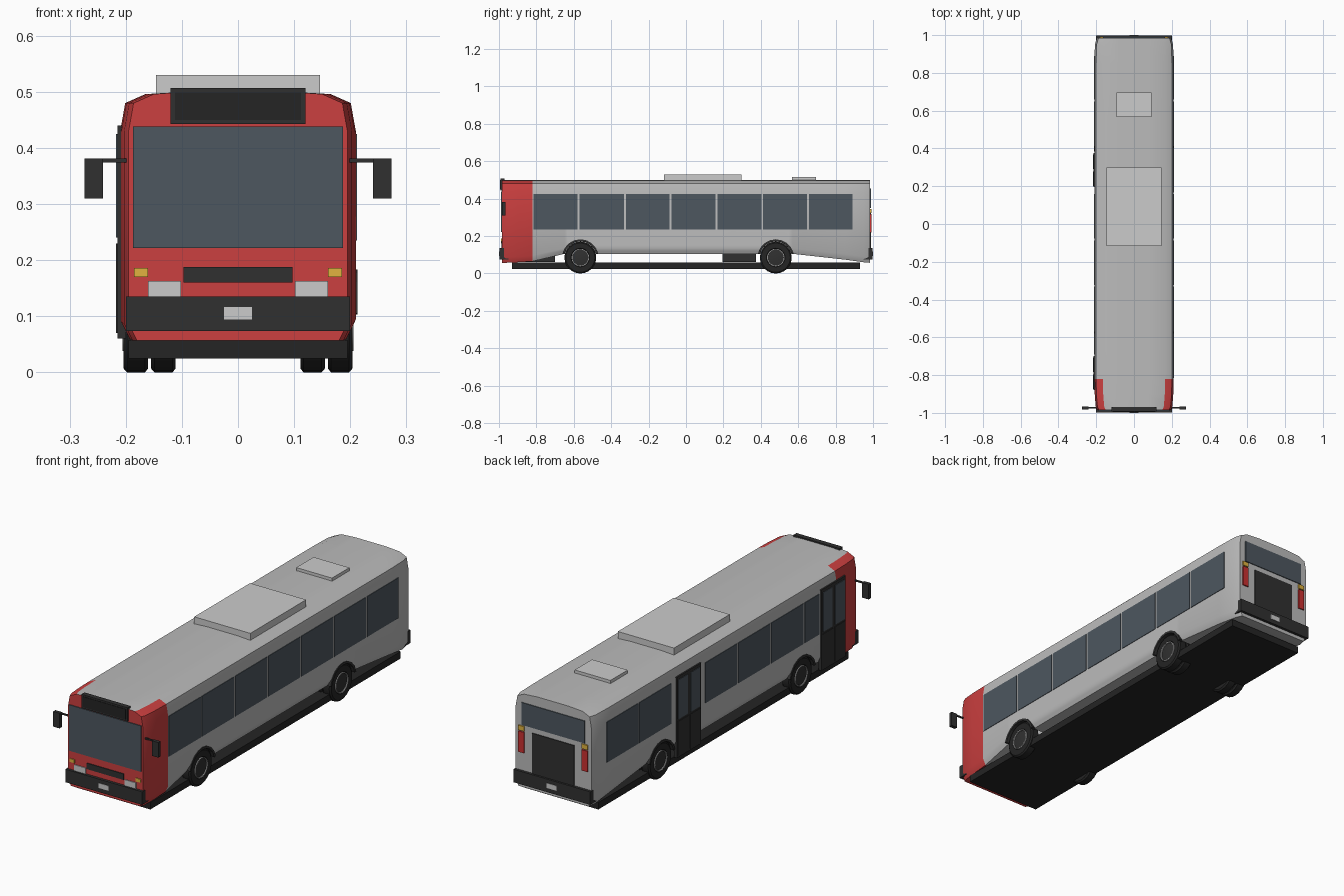
import bpy, bmesh, math
from mathutils import Matrix

if "Cube" in bpy.data.objects:
    bpy.data.objects.remove(bpy.data.objects["Cube"])


def mat(name, r, g, b):
    m = bpy.data.materials.new(name)
    m.diffuse_color = (r, g, b, 1)
    m.use_nodes = True
    m.node_tree.nodes["Principled BSDF"].inputs["Base Color"].default_value = m.diffuse_color
    return m


RED = mat("red_paint", 0.6, 0.05, 0.05)
GREY = mat("pale_paint", 0.5, 0.5, 0.5)
DARK = mat("dark_trim", 0.03, 0.03, 0.03)
BLACK = mat("rubber", 0.018, 0.018, 0.018)
GLASS = mat("glass", 0.075, 0.095, 0.115)
AMBER = mat("amber", 0.75, 0.45, 0.05)
LAMP = mat("tail_red", 0.6, 0.03, 0.03)


def make(name, bm, *mats):
    bmesh.ops.recalc_face_normals(bm, faces=bm.faces)
    me = bpy.data.meshes.new(name)
    bm.to_mesh(me)
    bm.free()
    o = bpy.data.objects.new(name, me)
    bpy.context.collection.objects.link(o)
    for m in mats:
        if m:
            me.materials.append(m)
    return o


def box(name, x, y, z, m=None):
    """Box from (min, max) ranges."""
    bm = bmesh.new()
    c = [(a + b) / 2 for a, b in (x, y, z)]
    s = [abs(b - a) for a, b in (x, y, z)]
    bmesh.ops.create_cube(bm, size=1, matrix=Matrix.Translation(c) @ Matrix.Diagonal((*s, 1)))
    return make(name, bm, m)


def pair(name, x, y, z, m=None):
    """Box mirrored across x = 0."""
    for s, side in ((1, "right"), (-1, "left")):
        box(f"{name}_{side}", sorted((s * x[0], s * x[1])), y, z, m)


def lathe_x(name, prof, y, z, m, seg=24, a0=0.0, a1=2 * math.pi):
    """Revolve closed (x, radius) profile round an x-directed axis."""
    full = a1 - a0 > 6.28
    bm = bmesh.new()
    rings = []
    for i in range(seg if full else seg + 1):
        a = a0 + (a1 - a0) * i / seg
        rings.append([bm.verts.new((px, y + r * math.cos(a), z + r * math.sin(a))) for px, r in prof])
    n = len(prof)
    for i in range(seg):
        p, q = rings[i], rings[(i + 1) % len(rings)]
        for k in range(n):
            bm.faces.new((p[k], p[(k + 1) % n], q[(k + 1) % n], q[k]))
    if not full:
        bm.faces.new(rings[0])
        bm.faces.new(rings[-1])
    bmesh.ops.remove_doubles(bm, verts=bm.verts, dist=1e-5)
    return make(name, bm, m)


def smooth(o, deg=30):
    bpy.ops.object.select_all(action='DESELECT')
    o.select_set(True)
    bpy.context.view_layer.objects.active = o
    bpy.ops.object.shade_smooth_by_angle(angle=math.radians(deg))


# body shell: lofted sections (y, half width, sill height)
stations = [(-0.985, 0.195, 0.057), (-0.965, 0.203, 0.057), (-0.9, 0.208, 0.06),
            (-0.82, 0.21, 0.065), (-0.65, 0.21, 0.105), (0.57, 0.21, 0.105),
            (0.85, 0.21, 0.074), (0.95, 0.207, 0.06), (0.985, 0.197, 0.057)]
bm = bmesh.new()
rings = []
for y, w, zb in stations:
    half = [(w - 0.015, zb), (w, zb + 0.03), (w, 0.43), (w - 0.009, 0.48),
            (w - 0.045, 0.496), (0.08, 0.501)]
    pts = half + [(-x, z) for x, z in reversed(half)]
    rings.append([bm.verts.new((x, y, z)) for x, z in pts])
for p, q in zip(rings, rings[1:]):
    n = len(p)
    for k in range(n):
        f = bm.faces.new((p[k], p[(k + 1) % n], q[(k + 1) % n], q[k]))
        front = f.calc_center_median().y < -0.82
        f.material_index = int(front and k not in (4, 5, 6))
bm.faces.new(rings[0]).material_index = 1
bm.faces.new(rings[-1])
body = make("body_shell", bm, GREY, RED)

# wheel openings
AXLES = {"front": -0.565, "rear": 0.48}
ZC = 0.085
for axle, y in AXLES.items():
    for s in (1, -1):
        cut = lathe_x("arch_cutter", [(s * 0.1, 0), (s * 0.1, 0.092), (s * 0.3, 0.092), (s * 0.3, 0)],
                      y, ZC, DARK, 16)
        cut.hide_render = True
        bpy.context.view_layer.objects.active = body
        md = body.modifiers.new("arch", 'BOOLEAN')
        md.operation, md.solver, md.object = 'DIFFERENCE', 'EXACT', cut
        bpy.ops.object.modifier_apply(modifier=md.name)
        bpy.data.objects.remove(cut)
smooth(body)

# wheels, rims and arch trims
for axle, y in AXLES.items():
    for s, side in ((1, "right"), (-1, "left")):
        tag = f"{axle}_{side}"
        spans = [(0.16, 0.204)] + ([(0.111, 0.155)] if axle == "rear" else [])
        for i, (a, b) in enumerate(spans):
            tyre = [(a, 0), (a, 0.078), (a + 0.006, 0.085), (b - 0.006, 0.085),
                    (b, 0.078), (b, 0.05), (b - 0.006, 0.045), (b - 0.006, 0)]
            smooth(lathe_x(f"tyre_{tag}_{i}", [(s * x, r) for x, r in tyre], y, ZC, BLACK))
        rim = [(0.196, 0.043), (0.196, 0.047), (0.206, 0.047), (0.206, 0.043)]
        smooth(lathe_x(f"rim_{tag}", [(s * x, r) for x, r in rim], y, ZC, GREY))
        hub = [(0.19, 0), (0.19, 0.042), (0.202, 0.042), (0.205, 0.02), (0.205, 0)]
        smooth(lathe_x(f"hub_{tag}", [(s * x, r) for x, r in hub], y, ZC, DARK))
        trim = [(0.19, 0.087), (0.19, 0.098), (0.213, 0.098), (0.213, 0.087)]
        lathe_x(f"arch_trim_{tag}", [(s * x, r) for x, r in trim], y, ZC, DARK, 8,
                math.radians(12), math.radians(168))

# underbody
box("underbody", (-0.195, 0.195), (-0.93, 0.93), (0.025, 0.058), BLACK)

# side windows
panes = [(-0.815, -0.58), (-0.57, -0.332), (-0.322, -0.087), (-0.077, 0.158),
         (0.168, 0.403), (0.413, 0.648), (0.658, 0.89)]
for i, yr in enumerate(panes):
    box(f"window_right_{i}", (0.2, 0.2125), yr, (0.235, 0.425), GLASS)
    if i != 4:
        box(f"window_left_{i}", (-0.2125, -0.2), (max(yr[0], -0.69), yr[1]), (0.235, 0.425), GLASS)

# doors on the left side, two leaves each
for name, y0, y1 in (("front_door", -0.88, -0.70), ("middle_door", 0.195, 0.375)):
    box(f"{name}_frame", (-0.215, -0.2), (y0, y1), (0.06, 0.44), DARK)
    mid = (y0 + y1) / 2
    for i, (a, b) in enumerate(((y0, mid), (mid, y1))):
        box(f"{name}_lower_panel_{i}", (-0.2175, -0.21), (a + 0.006, b - 0.006), (0.07, 0.23), DARK)
        box(f"{name}_glass_{i}", (-0.2175, -0.21), (a + 0.01, b - 0.01), (0.24, 0.425), GLASS)

# front face
F = (-0.989, -0.97)
box("windscreen", (-0.187, 0.187), F, (0.222, 0.438), GLASS)
box("sign_housing", (-0.12, 0.12), (-0.993, -0.97), (0.443, 0.507), DARK)
box("sign_screen", (-0.112, 0.112), (-0.995, -0.98), (0.45, 0.499), BLACK)
box("front_grille", (-0.097, 0.097), F, (0.16, 0.188), DARK)
pair("headlight", (0.102, 0.16), F, (0.134, 0.163))
pair("front_indicator", (0.16, 0.185), F, (0.17, 0.186), AMBER)
box("front_bumper", (-0.2, 0.2), (-0.998, -0.95), (0.074, 0.135), DARK)
box("front_plate", (-0.025, 0.025), (-1.0, -0.99), (0.094, 0.117))

# mirrors
pair("mirror_arm", (0.195, 0.25), (-0.976, -0.97), (0.374, 0.381), DARK)
pair("mirror", (0.241, 0.274), (-0.983, -0.966), (0.31, 0.381), DARK)

# rear face
R = (0.97, 0.989)
box("rear_window", (-0.165, 0.165), R, (0.35, 0.455), GLASS)
box("engine_grille", (-0.11, 0.11), R, (0.13, 0.325), DARK)
pair("tail_light", (0.15, 0.18), (0.97, 0.991), (0.22, 0.318), LAMP)
pair("rear_indicator", (0.15, 0.18), (0.97, 0.991), (0.323, 0.345), AMBER)
box("rear_bumper", (-0.2, 0.2), (0.95, 0.998), (0.074, 0.135), DARK)
box("rear_plate", (-0.025, 0.025), (0.99, 1.0), (0.094, 0.117))

# roof equipment
box("roof_unit", (-0.146, 0.146), (-0.117, 0.298), (0.485, 0.53))
box("roof_hatch", (-0.093, 0.093), (0.566, 0.695), (0.485, 0.515))
